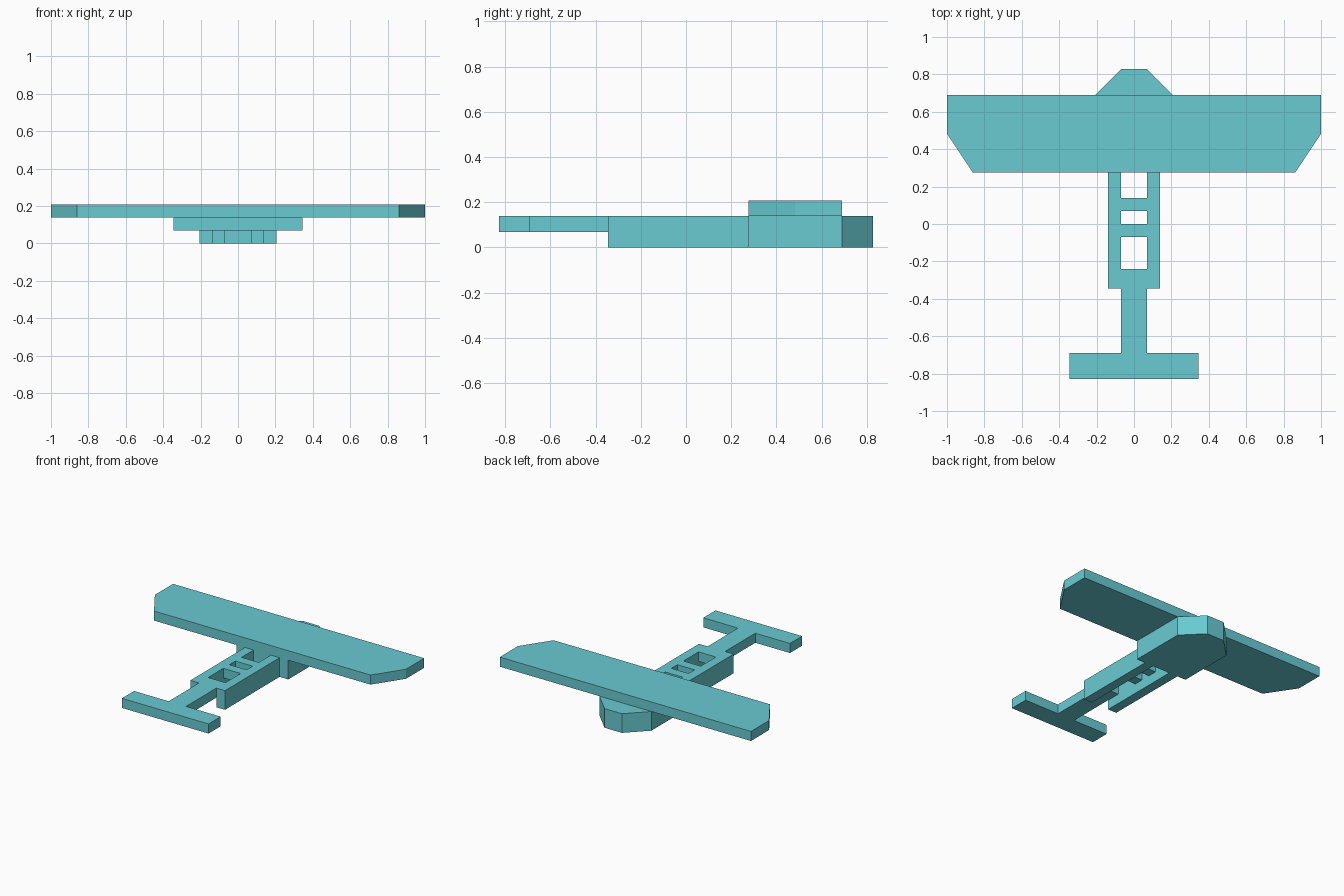
import bpy
import bmesh

cube = bpy.data.objects.get("Cube")
if cube:
    bpy.data.objects.remove(cube, do_unlink=True)

U = 2 / 29  # building grid unit

teal = bpy.data.materials.new("teal")
teal.use_nodes = True
colour = (0.138, 0.597, 0.645, 1)
teal.diffuse_color = colour
teal.node_tree.nodes["Principled BSDF"].inputs["Base Color"].default_value = colour


def slab(name, half, z0, z1):
    """Extrude a plan, given by its +x half from front to back, in grid units."""
    outline = half + [(-x, y) for x, y in reversed(half)]
    prism(name, outline, z0, z1)


def prism(name, outline, z0, z1):
    bm = bmesh.new()
    base = bm.faces.new([bm.verts.new((x * U, y * U, z0 * U)) for x, y in outline])
    top = bmesh.ops.extrude_face_region(bm, geom=[base])["geom"]
    verts = [v for v in top if isinstance(v, bmesh.types.BMVert)]
    bmesh.ops.translate(bm, vec=(0, 0, (z1 - z0) * U), verts=verts)
    bmesh.ops.recalc_face_normals(bm, faces=bm.faces)
    mesh = bpy.data.meshes.new(name)
    bm.to_mesh(mesh)
    bm.free()
    mesh.materials.append(teal)
    bpy.context.collection.objects.link(bpy.data.objects.new(name, mesh))


# Wing with clipped corners
slab("wing", [(12.5, 4), (14.5, 7), (14.5, 10)], 2, 3)

# Nose block tapering to a blunt tip
slab("nose", [(3, 4), (3, 10), (1, 12)], 0, 2)

# Fuselage rails
for side, name in ((1, "left_rail"), (-1, "right_rail")):
    prism(name, [(side * x, y) for x, y in ((1, -5), (2, -5), (2, 4), (1, 4))], 0, 2)

# Crossbars between the rails
for name, y in (("rear_crossbar", -1), ("front_crossbar", 1)):
    slab(name, [(1, y), (1, y + 1)], 1, 2)

# Tail boom and tailplane in one plate
slab("tail", [(5, -12), (5, -10), (1, -10), (1, -3.5)], 1, 2)
